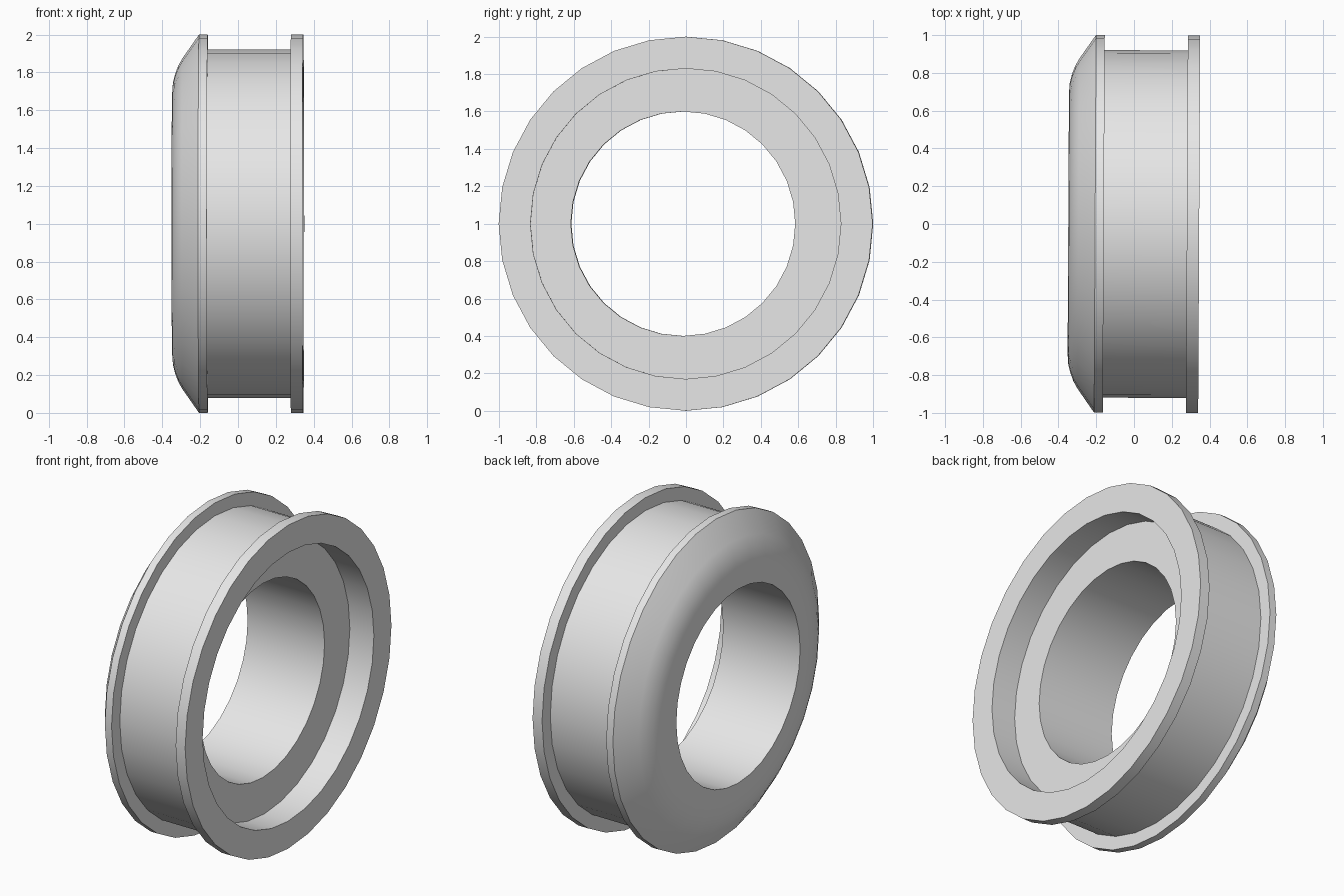
import bpy
import bmesh
from math import sin, cos, pi, radians

cube = bpy.data.objects.get("Cube")
if cube:
    bpy.data.objects.remove(cube, do_unlink=True)

SIDES = 32
HOLE_SHIFT = -0.015  # the bore sits slightly off centre

# Plain grey material
grey = bpy.data.materials.new("plain grey")
grey.use_nodes = True
colour = (0.8, 0.8, 0.8, 1)
grey.diffuse_color = colour
grey.node_tree.nodes["Principled BSDF"].inputs["Base Color"].default_value = colour

# Closed cross-section as (x, radius, y shift)
bore = [(0.18, 0.6, HOLE_SHIFT), (-0.348, 0.6, HOLE_SHIFT)]
rounded_face = [(-0.348, 0.69, 0), (-0.344, 0.745, 0), (-0.333, 0.79, 0),
                (-0.316, 0.835, 0), (-0.294, 0.874, 0)]
rounded_flange = [(-0.206, 1, 0), (-0.16, 1, 0)]
drum = [(-0.16, 0.92, 0), (0.28, 0.92, 0)]
flat_flange = [(0.28, 1, 0), (0.345, 1, 0)]
recess = [(0.345, 0.83, 0), (0.18, 0.83, 0)]
profile = bore + rounded_face + rounded_flange + drum + flat_flange + recess


def lathe(name, section):
    """Sweep a closed section around the x axis."""
    bm = bmesh.new()
    rings = []
    for x, r, shift in section:
        angles = [2 * pi * i / SIDES for i in range(SIDES)]
        rings.append([bm.verts.new((x, r * sin(a) + shift, r * cos(a))) for a in angles])
    for k, ring in enumerate(rings):
        after = rings[(k + 1) % len(rings)]
        for i in range(SIDES):
            j = (i + 1) % SIDES
            bm.faces.new((ring[i], ring[j], after[j], after[i]))
    bmesh.ops.recalc_face_normals(bm, faces=bm.faces)
    mesh = bpy.data.meshes.new(name)
    bm.to_mesh(mesh)
    bm.free()
    mesh.materials.append(grey)
    obj = bpy.data.objects.new(name, mesh)
    bpy.context.collection.objects.link(obj)
    return obj


# Flanged ring, turned very slightly about the vertical
ring = lathe("flanged_ring", profile)
ring.location.z = 1
ring.rotation_euler.z = radians(-0.3)

bpy.ops.object.select_all(action="DESELECT")
ring.select_set(True)
bpy.context.view_layer.objects.active = ring
bpy.ops.object.shade_smooth_by_angle(angle=radians(30))
